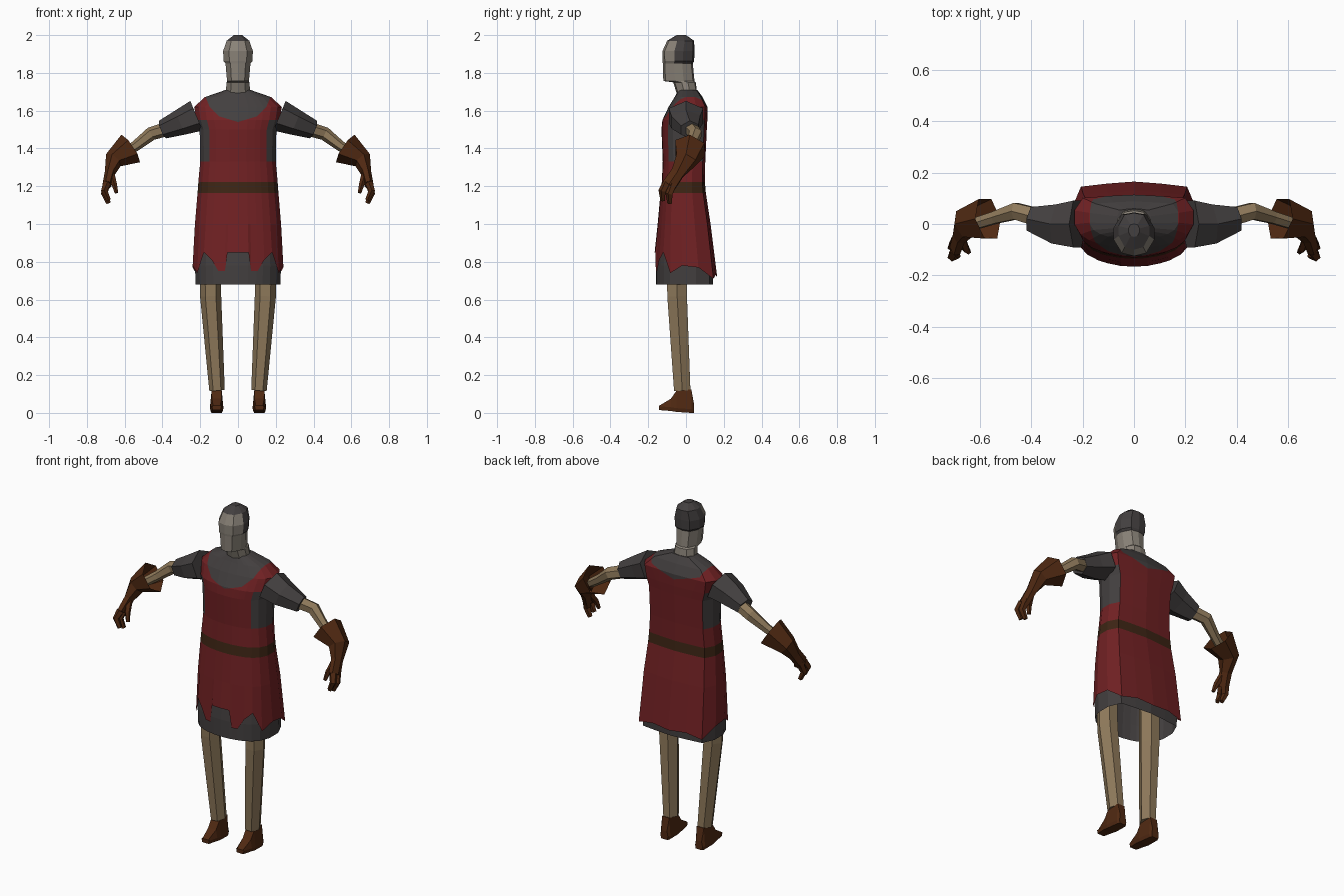
import bpy, bmesh, math
from mathutils import Vector

if "Cube" in bpy.data.objects:
    bpy.data.objects.remove(bpy.data.objects["Cube"])


def material(name, *rgb):
    m = bpy.data.materials.new(name)
    m.use_nodes = True
    colour = (*rgb, 1)
    m.diffuse_color = colour
    bsdf = next(n for n in m.node_tree.nodes if n.type == 'BSDF_PRINCIPLED')
    bsdf.inputs["Base Color"].default_value = colour
    bsdf.inputs["Roughness"].default_value = 0.9
    return m


RED = material("tunic red", .165, .015, .017)
MAIL = material("mail grey", .056, .05, .05)
TAN = material("cloth tan", .27, .19, .103)
FACE = material("visor grey", .25, .222, .185)
GLOVE = material("leather brown", .08, .022, .006)
BELT = material("belt brown", .046, .018, .007)


def finish(name, bm, mats, rule=None):
    """Turn a bmesh into a flat shaded object, coloured by a face rule."""
    bmesh.ops.recalc_face_normals(bm, faces=bm.faces)
    bm.normal_update()
    if rule:
        for f in bm.faces:
            f.material_index = rule(f.calc_center_median(), f.normal)
    mesh = bpy.data.meshes.new(name)
    bm.to_mesh(mesh)
    bm.free()
    for m in mats:
        mesh.materials.append(m)
    obj = bpy.data.objects.new(name, mesh)
    bpy.context.collection.objects.link(obj)
    return obj


def loft(rings, start=True, end=True):
    """Skin a list of closed point rings."""
    bm = bmesh.new()
    rows = [[bm.verts.new(p) for p in ring] for ring in rings]
    n = len(rows[0])
    for a, b in zip(rows, rows[1:]):
        for i in range(n):
            j = (i + 1) % n
            bm.faces.new((a[i], a[j], b[j], b[i]))
    if start:
        bm.faces.new(rows[0])
    if end:
        bm.faces.new(rows[-1])
    return bm


def tube(name, path, sides, mat, side, start=True, end=True):
    """Limb along (x, y, z, depth radius, other radius) stations."""
    pts = [Vector(p[:3]) for p in path]
    rings = []
    for i, p in enumerate(path):
        t = (pts[min(i + 1, len(pts) - 1)] - pts[max(i - 1, 0)]).normalized()
        u = (Vector((0, 1, 0)) - t * t.y).normalized()
        v = t.cross(u)
        ring = []
        for k in range(sides):
            a = 2 * math.pi * (k + .5) / sides
            q = pts[i] + u * math.cos(a) * p[3] + v * math.sin(a) * p[4]
            ring.append((q.x * side, q.y, q.z))
        rings.append(ring)
    return finish(name, loft(rings, start, end), [mat])


def section(half, z, hw, front, back):
    """Mirrored horizontal ring; z may be a list, one height per column."""
    mid, dep = (front + back) / 2, (back - front) / 2
    zs = z if isinstance(z, list) else [z] * len(half)
    right = [(x * hw, mid + y * dep, h) for (x, y), h in zip(half, zs)]
    return right + [(-x, y, h) for x, y, h in right[-2:0:-1]]


# Tunic: lofted body with a torn hem, belt band and mail side panels
body = [(0, -1), (.23, -.98), (.29, -.96), (.43, -.92), (.58, -.85), (.75, -.72),
        (.9, -.5), (1, -.12), (1, .4), (.86, .88), (.45, .95), (0, 1)]
hem = [.85, .85, .75, .75, .81, .85, .74, .78, .77, .71, .73, .72]
levels = [(1.0, .228, -.15, .13), (1.165, .214, -.135, .105), (1.222, .21, -.128, .1),
          (1.33, .2, -.123, .102), (1.5, .203, -.13, .11), (1.55, .22, -.125, .113),
          (1.62, .232, -.092, .114), (1.672, .175, -.06, .088), (1.71, .065, -.04, .06)]
rings = [section(body, hem, .24, -.166, .165)] + [section(body, *l) for l in levels]
bm = loft(rings, False, True)

# Cut the collar edge into the tunic, then colour inside it
front_lines = [(1.54, .3), (1.47, 1), (1.26, 2.4)]
back_lines = [(1.59, .3), (1.26, 2.4)]
for lines, s in ((front_lines, -1), (back_lines, 1)):
    for base, slope in lines:
        for m in (1, -1):
            faces = [f for f in bm.faces if f.calc_center_median().z > 1.5
                     and f.calc_center_median().y * s > 0
                     and f.calc_center_median().x * m > 0]
            geom = set(faces)
            for f in faces:
                geom.update(f.edges)
                geom.update(f.verts)
            bmesh.ops.bisect_plane(bm, geom=list(geom), dist=1e-5,
                                   plane_co=(0, 0, base), plane_no=(-slope * m, 0, 1))


def tunic_rule(c, n):
    lines = front_lines if c.y < 0 else back_lines
    if all(c.z > b + k * abs(c.x) for b, k in lines):
        return 1
    if 1.165 < c.z < 1.222:
        return 2
    return 1 if 1.33 < c.z < 1.54 and abs(n.x) > .6 else 0


finish("tunic", bm, [RED, MAIL, BELT], tunic_rule)

# Mail skirt below the torn hem
skirt = [section(body, z, *r) for z, r in ((.68, (.224, -.159, .143)),
                                         (.78, (.228, -.159, .143)),
                                         (1.0, (.215, -.14, .115)))]
finish("mail_skirt", loft(skirt, False, False), [MAIL])

# Head: overhanging pointed visor with a dark cap behind
skull = [(0, -1), (.6, -.86), (1, -.25), (1, .3), (.62, .9), (0, 1)]
levels = [(1.67, .068, -.042, .062), (1.75, .06, -.068, .052), (1.757, .058, -.12, .045),
          (1.85, .066, -.123, .036), (1.862, .076, -.124, .043), (1.915, .079, -.125, .045),
          (1.97, .06, -.1, .043), (2.0, .022, -.05, .0)]
finish("head", loft([section(skull, *l) for l in levels]), [FACE, MAIL],
       lambda c, n: int(c.z > 1.98 or (c.z > 1.855 and c.y > -.055)))

for side, tag in ((1, "left"), (-1, "right")):
    # Sleeve, arm
    tube(tag + "_sleeve", [(.22, .0, 1.573, .105, .085), (.3, .0, 1.54, .088, .07),
                           (.4, .02, 1.5, .054, .05)], 6, MAIL, side)
    tube(tag + "_arm", [(.37, .025, 1.505, .04, .038), (.46, .05, 1.478, .037, .036),
                        (.54, .025, 1.415, .027, .028), (.62, .0, 1.36, .025, .025)],
         6, TAN, side)

    # Gauntlet: flared cuff and palm, then fingers and thumb
    tube(tag + "_gauntlet", [(.568, .02, 1.4, .09, .088), (.66, -.0, 1.338, .062, .05),
                             (.678, -.045, 1.27, .04, .028), (.694, -.09, 1.205, .043, .024)],
         6, GLOVE, side, start=False)
    for i, (y, z) in enumerate(((-.125, 1.14), (-.088, 1.125))):
        tube(f"{tag}_finger_{i + 1}", [(.694, y + .022, 1.215, .022, .022),
                                       (.708, y, z + .035, .021, .018),
                                       (.685, y + .002, z - .015, .013, .013)],
             5, GLOVE, side)
    tube(tag + "_thumb", [(.672, -.055, 1.265, .02, .02), (.655, -.095, 1.21, .018, .015),
                          (.643, -.108, 1.165, .011, .01)], 5, GLOVE, side)

    # Leg
    tube(tag + "_leg", [(.147, -.05, .85, .06, .056), (.145, -.047, .62, .06, .056),
                        (.111, -.02, .12, .05, .041)], 6, TAN, side)

    # Boot: cross sections from heel to toe
    foot = [(.042, .024, 0, .05), (.028, .031, 0, .125), (-.05, .036, .005, .118),
            (-.08, .034, .01, .075), (-.142, .025, .015, .038)]
    rings = []
    for y, w, low, high in foot:
        outline = [(-.85, low), (.85, low), (1, low + .02), (.75, high),
                   (-.75, high), (-1, low + .02)]
        rings.append([(side * (.113 + x * w), y, z) for x, z in outline])
    finish(tag + "_boot", loft(rings), [GLOVE])
